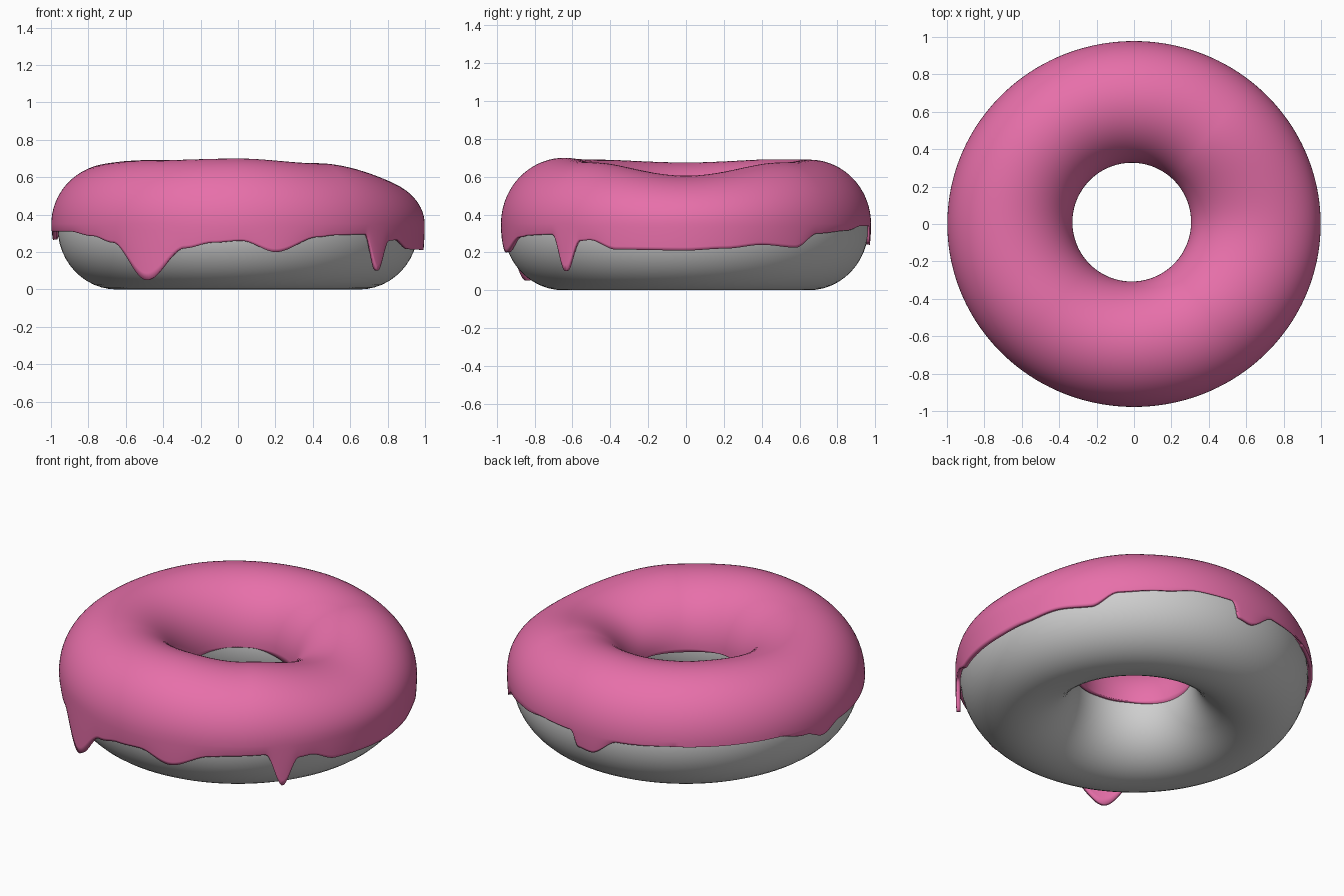
import bpy, bmesh
from math import sin, cos, pi, radians

if "Cube" in bpy.data.objects:
    bpy.data.objects.remove(bpy.data.objects["Cube"])

def material(name, rgb):
    m = bpy.data.materials.new(name)
    m.diffuse_color = (*rgb, 1)
    m.use_nodes = True
    m.node_tree.nodes["Principled BSDF"].inputs["Base Color"].default_value = m.diffuse_color
    return m

def wave(table, deg):
    """Smooth periodic interpolation of (angle, value) pairs."""
    d = deg % 360
    pts = table + [(table[0][0] + 360, table[0][1])]
    if d < pts[0][0]:
        d += 360
    for (a, va), (b, vb) in zip(pts, pts[1:]):
        if a <= d <= b:
            t = (d - a) / (b - a)
            return va + (vb - va) * t * t * (3 - 2 * t)

def sweep(name, profile, steps, closed, mat):
    """Join one profile per angle into a ring-shaped surface."""
    bm = bmesh.new()
    rows = [[bm.verts.new(p) for p in profile(360 * i / steps)] for i in range(steps)]
    n = len(rows[0])
    for i in range(steps):
        a, b = rows[i], rows[(i + 1) % steps]
        for j in range(n if closed else n - 1):
            k = (j + 1) % n
            bm.faces.new((a[j], b[j], b[k], a[k]))
    bmesh.ops.recalc_face_normals(bm, faces=bm.faces)
    me = bpy.data.meshes.new(name)
    bm.to_mesh(me)
    bm.free()
    ob = bpy.data.objects.new(name, me)
    bpy.context.collection.objects.link(ob)
    me.materials.append(mat)
    me.shade_smooth()
    return ob

# crest height, outer icing edge and inner icing edge around the ring
CREST = [(0, .605), (50, .675), (90, .69), (135, .692), (180, .675),
         (225, .69), (270, .70), (310, .675)]
EDGE = [(0, .21), (12, .22), (24, .24), (36, .225), (45, .30), (60, .315), (72, .34),
        (84, .34), (87, .25), (92, .24), (102, .335), (125, .35), (155, .35),
        (167, .31), (175, .265), (184, .31), (205, .31), (218, .285), (227, .25),
        (240, .05), (253, .22), (262, .25), (271, .26), (282, .20), (296, .28),
        (302, .29), (314, .295), (319.5, .10), (325, .26), (329, .265), (338, .215)]
INNER = [(0, .34), (60, .31), (120, .35), (190, .32), (250, .35), (310, .33)]
MID = .35

# dough: slightly lumpy ring
def dough_profile(deg):
    t = radians(deg)
    top = wave(CREST, deg) - .03 - .33
    pts = []
    for j in range(48):
        u = 2 * pi * j / 48
        r = .648 + .316 * cos(u)
        z = .33 + (top if sin(u) > 0 else .33) * sin(u)
        pts.append((r * cos(t), r * sin(t), z))
    return pts

# icing: hanging outer skirt with drips, rounded crest, inner lip
def icing_profile(deg):
    t = radians(deg)
    ro = .988 + .010 * cos(2 * t)
    ri = .317 - .012 * cos(t) + .010 * sin(t)
    mid, half = (ro + ri) / 2, (ro - ri) / 2
    h = wave(CREST, deg) - MID
    e, inner = wave(EDGE, deg), wave(INNER, deg)
    rz = [(ro - .006 * (1 - j / 8) ** 2, e + (MID - e) * j / 8) for j in range(8)] if e < MID - .001 else \
         [(ro, MID - .001 * (8 - j) / 8) for j in range(8)]
    rz += [(mid + half * cos(pi * j / 36), MID + h * sin(pi * j / 36)) for j in range(37)]
    rz.append((ri, min(inner, MID - .004)))
    return [(r * cos(t), r * sin(t), z) for r, z in rz]

grey = material("dough grey", (.62, .62, .62))
pink = material("icing pink", (.80, .16, .40))

sweep("dough", dough_profile, 144, True, grey)
icing = sweep("icing", icing_profile, 540, False, pink)
shell = icing.modifiers.new("thickness", 'SOLIDIFY')
shell.thickness = .022
shell.offset = -1
